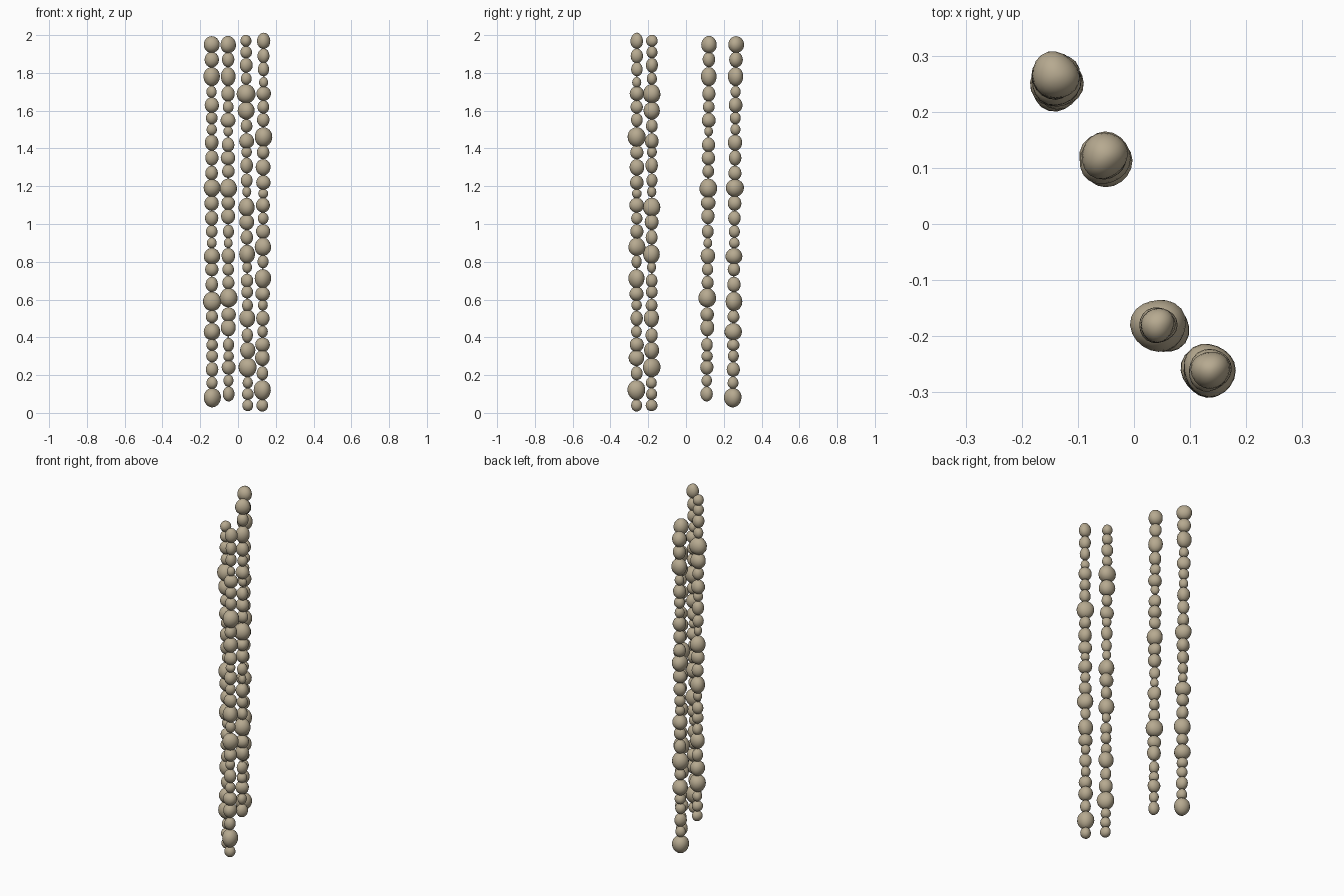
import bpy
import bmesh
import math
import random
from mathutils import Matrix, Vector

random.seed(4)

cube = bpy.data.objects.get("Cube")
if cube:
    bpy.data.objects.remove(cube, do_unlink=True)

# Single stone colour
stone = bpy.data.materials.new("warm_stone")
stone.use_nodes = True
colour = (0.47, 0.40, 0.28, 1)
stone.diffuse_color = colour
shader = next(n for n in stone.node_tree.nodes if n.type == "BSDF_PRINCIPLED")
shader.inputs["Base Color"].default_value = colour
shader.inputs["Roughness"].default_value = 0.8


def half_heights(centres, radii):
    """Share every gap between neighbours by radius, so that beads just touch."""
    halves = []
    for i, radius in enumerate(radii):
        shares = []
        for j in (i - 1, i + 1):
            if 0 <= j < len(radii):
                gap = abs(centres[i] - centres[j])
                shares.append(gap * radius / (radius + radii[j]))
        halves.append(sum(shares) / len(shares) * 1.04)
    return halves


def add_bead(bm, centre, radius, half_height):
    """A slightly lumpy, hand-worn bead."""
    made = bmesh.ops.create_uvsphere(bm, u_segments=20, v_segments=12, radius=1)
    phase_two = random.uniform(0, math.tau)
    phase_three = random.uniform(0, math.tau)
    tilt = random.uniform(-0.06, 0.06)
    for vert in made["verts"]:
        x, y, z = vert.co
        angle = math.atan2(y, x)
        lump = 1 + 0.04 * math.cos(2 * angle + phase_two)
        lump += 0.03 * math.cos(3 * angle + phase_three)
        lump += tilt * z
        # Fuller than a plain ellipsoid near the ends
        vert.co = centre + Vector((x * lump * radius, y * lump * radius,
                                   z * half_height))


def add_cord(bm, top, bottom):
    """Thin cord hidden inside the beads."""
    axis = top - bottom
    turn = Vector((0, 0, 1)).rotation_difference(axis).to_matrix().to_4x4()
    place = Matrix.Translation((top + bottom) / 2) @ turn
    bmesh.ops.create_cone(bm, cap_ends=True, segments=8, radius1=0.004,
                          radius2=0.004, depth=axis.length, matrix=place)


def strand(name, top_xy, bottom_xy, heights, widths):
    """Heights are in hundredths and bead radii in thousandths."""
    centres = [h / 100 for h in heights]
    radii = [w / 1000 for w in widths]
    top = Vector((*top_xy, centres[0]))
    bottom = Vector((*bottom_xy, centres[-1]))
    bm = bmesh.new()
    for z, radius, half in zip(centres, radii, half_heights(centres, radii)):
        centre = top.lerp(bottom, (top.z - z) / (top.z - bottom.z))
        add_bead(bm, centre, radius, half)
    add_cord(bm, top, bottom)
    mesh = bpy.data.meshes.new(name)
    bm.to_mesh(mesh)
    bm.free()
    mesh.materials.append(stone)
    obj = bpy.data.objects.new(name, mesh)
    bpy.context.collection.objects.link(obj)
    bpy.ops.object.select_all(action="DESELECT")
    obj.select_set(True)
    bpy.context.view_layer.objects.active = obj
    bpy.ops.object.shade_smooth_by_angle(angle=math.radians(60))


# Rear pair of strands
strand("outer_right_strand", (-0.14, 0.265), (-0.137, 0.248),
       [195, 187, 178, 170, 163, 156, 150, 143, 135, 127, 119, 111, 103,
        96, 90, 83, 76, 68, 59, 51, 43, 36, 30, 23, 16, 8],
       [42, 37, 42, 27, 37, 30, 27, 37, 34, 34, 46, 37, 34,
        30, 27, 44, 34, 34, 46, 32, 45, 32, 30, 34, 29, 46])
strand("inner_right_strand", (-0.053, 0.122), (-0.05, 0.11),
       [195, 187, 178, 169, 162, 155, 149, 142, 135, 128, 119, 111, 104,
        96, 90, 83, 76, 69, 61, 52, 45, 36, 30, 24, 17, 10],
       [41, 33, 40, 35, 30, 38, 24, 34, 37, 32, 46, 37, 36,
        30, 23, 37, 30, 32, 47, 37, 38, 30, 29, 36, 27, 32])

# Front pair of strands
strand("inner_left_strand", (0.042, -0.18), (0.052, -0.183),
       [197, 191, 184, 177, 169, 160, 152, 144, 138, 131, 123, 117, 109,
        101, 93, 84, 77, 70, 64, 57, 50, 41, 33, 24, 16, 10, 4],
       [30, 30, 33, 28, 48, 44, 31, 38, 27, 33, 30, 24, 44,
        38, 32, 43, 25, 32, 31, 30, 41, 31, 40, 47, 28, 30, 30])
strand("outer_left_strand", (0.136, -0.26), (0.129, -0.262),
       [197, 189, 182, 175, 169, 162, 155, 146, 138, 130, 122, 116, 110,
        103, 96, 88, 80, 71, 63, 57, 50, 43, 36, 29, 21, 12, 4],
       [34, 32, 30, 24, 38, 32, 32, 47, 34, 39, 37, 26, 38,
        29, 36, 44, 28, 43, 38, 27, 34, 28, 38, 40, 31, 46, 30])
